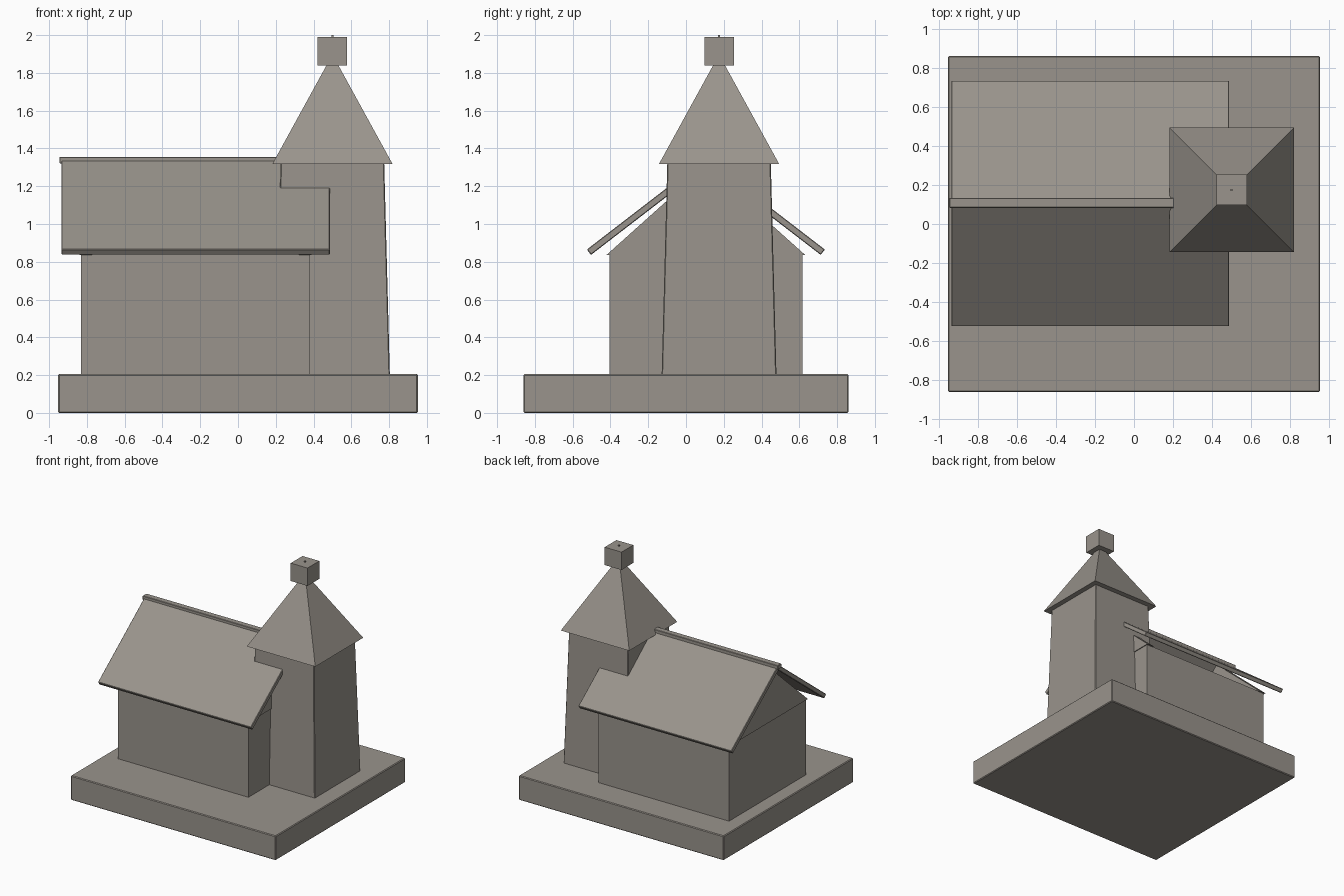
import bpy, bmesh
from mathutils import Vector

cube = bpy.data.objects.get("Cube")
if cube:
    bpy.data.objects.remove(cube, do_unlink=True)

# One warm grey stone colour for everything
stone = bpy.data.materials.new("warm grey stone")
stone.use_nodes = True
colour = (0.32, 0.295, 0.262, 1)
stone.diffuse_color = colour
stone.node_tree.nodes["Principled BSDF"].inputs["Base Color"].default_value = colour


def loft(name, lower, upper, bevel=0):
    """Closed solid between two matching outlines."""
    bm = bmesh.new()
    a = [bm.verts.new(p) for p in lower]
    b = [bm.verts.new(p) for p in upper]
    n = len(a)
    bm.faces.new(a[::-1])
    bm.faces.new(b)
    for i in range(n):
        j = (i + 1) % n
        bm.faces.new((a[i], a[j], b[j], b[i]))
    bmesh.ops.recalc_face_normals(bm, faces=bm.faces)
    mesh = bpy.data.meshes.new(name)
    bm.to_mesh(mesh)
    bm.free()
    mesh.materials.append(stone)
    obj = bpy.data.objects.new(name, mesh)
    bpy.context.collection.objects.link(obj)
    if bevel:
        mod = obj.modifiers.new("soft edge", "BEVEL")
        mod.width = bevel
        mod.segments = 1
    return obj


def square(cx, cy, hx, hy, z):
    return [(cx + sx * hx, cy + sy * hy, z)
            for sx, sy in ((-1, -1), (1, -1), (1, 1), (-1, 1))]


def block(name, centre, low, high, z0, z1, bevel=0):
    """Box or tapered block; low and high are half sizes."""
    return loft(name, square(*centre, *low, z0), square(*centre, *high, z1), bevel)


def prism(name, profile, x0, x1, bevel=0):
    """Profile of (y, z) points extruded along x."""
    return loft(name, [(x0, y, z) for y, z in profile],
                [(x1, y, z) for y, z in profile], bevel)


GROUND, EAVE, RIDGE_Y = 0.205, 0.84, 0.105
TOWER = (0.5, 0.175)

# Base slab
block("base_slab", (0, 0), (0.952, 0.86), (0.952, 0.86), 0, GROUND, 0.006)

# Main hall and its gable ends
hall = (0.606, 0.511)
block("hall_walls", (-0.225, RIDGE_Y), hall, hall, GROUND - 0.01, EAVE)
gable = [(RIDGE_Y - 0.525, EAVE - 0.003), (RIDGE_Y + 0.525, EAVE - 0.003),
         (RIDGE_Y, 1.308)]
for side, x in (("right", -0.838), ("left", 0.322)):
    prism("gable_" + side, gable, x, x + 0.066)

# Sloping roof panels, mirrored about the ridge
eave, peak = Vector((-0.63, 0.865)), Vector((0, 1.35))
slope = (peak - eave).normalized()
inward = Vector((slope.y, -slope.x)) * 0.036
for side, s in (("front", 1), ("back", -1)):
    outline = [eave, peak, peak + inward, eave + inward]
    prism("roof_panel_" + side, [(RIDGE_Y + s * p.x, p.y) for p in outline],
          -0.935, 0.487, 0.004)

# Ridge cap
prism("ridge_cap", [(0.083, 1.32), (0.133, 1.32), (0.133, 1.356), (0.083, 1.356)],
      -0.945, 0.497, 0.003)

# Tapered tower, spire and finial
block("tower", TOWER, (0.304, 0.304), (0.274, 0.274), GROUND - 0.01, 1.325, 0.005)
block("spire", TOWER, (0.318, 0.318), (0.015, 0.015), 1.318, 1.87)
block("finial_block", TOWER, (0.078, 0.078), (0.078, 0.078), 1.84, 1.99)
block("finial_pin", TOWER, (0.005, 0.005), (0.005, 0.005), 1.98, 2.0)
